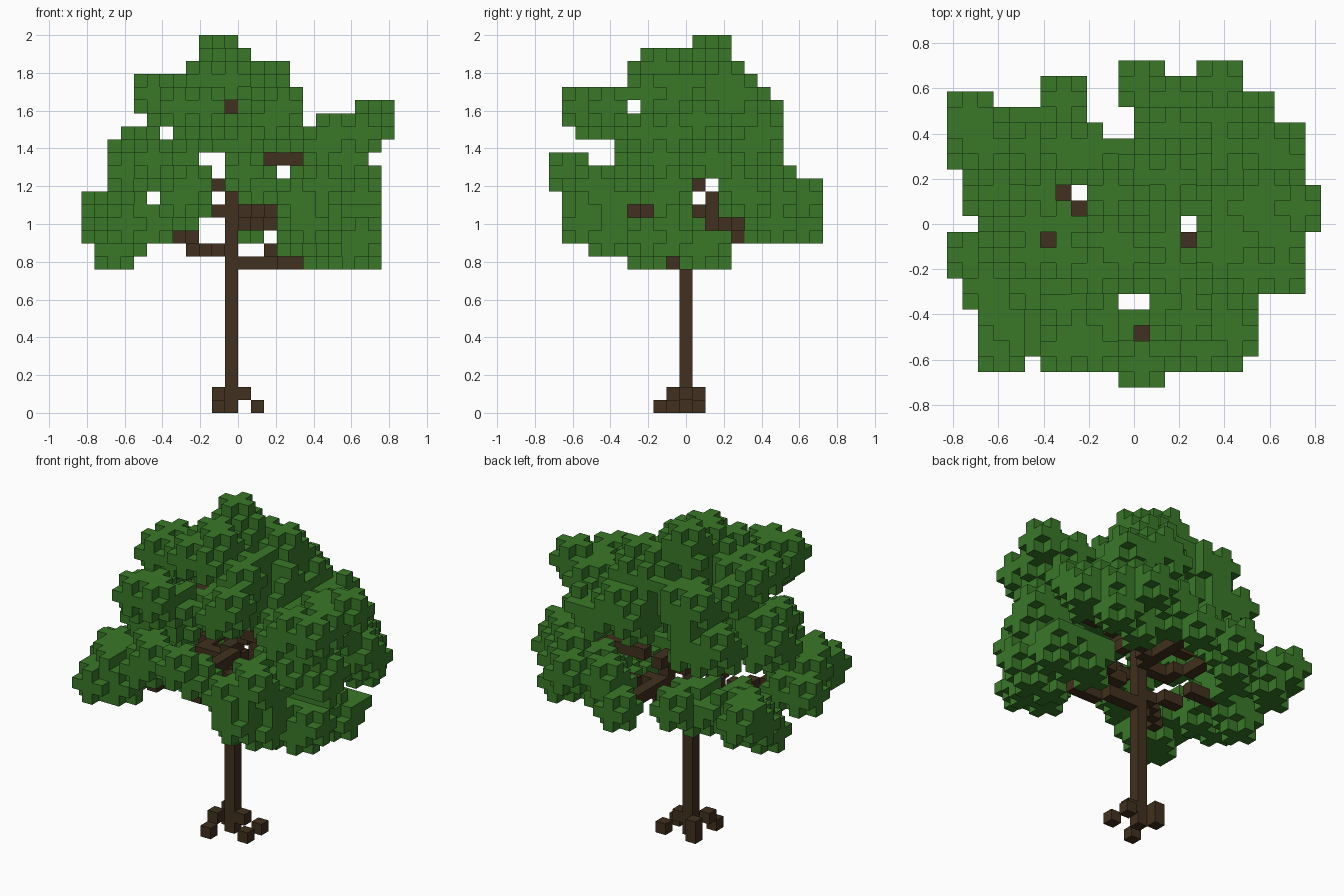
import bpy
import bmesh
import random
from itertools import product
from mathutils import Vector

cube = bpy.data.objects.get("Cube")
if cube:
    bpy.data.objects.remove(cube, do_unlink=True)

random.seed(4)
CELL = 2 / 29                      # edge of one block
ORIGIN = Vector((-12, -10.5, 0))   # grid corner, in blocks


def make_material(name, colour):
    mat = bpy.data.materials.new(name)
    mat.use_nodes = True
    mat.diffuse_color = (*colour, 1)
    mat.node_tree.nodes["Principled BSDF"].inputs["Base Color"].default_value = (*colour, 1)
    return mat


def build_blocks(name, cells, mat):
    """Turn a set of grid cells into one mesh made of its outer block faces."""
    bm = bmesh.new()
    corners = {}

    def corner(point):
        key = tuple(point)
        if key not in corners:
            corners[key] = bm.verts.new((Vector(key) + ORIGIN) * CELL)
        return corners[key]

    for cell in sorted(cells):
        for axis, side in product(range(3), (0, 1)):
            neighbour = list(cell)
            neighbour[axis] += 2 * side - 1
            if tuple(neighbour) in cells:
                continue
            u, v = (axis + 1) % 3, (axis + 2) % 3
            ring = []
            for du, dv in ((0, 0), (1, 0), (1, 1), (0, 1)):
                point = list(cell)
                point[axis] += side
                point[u] += du
                point[v] += dv
                ring.append(corner(point))
            bm.faces.new(ring if side else ring[::-1])
    mesh = bpy.data.meshes.new(name)
    bm.to_mesh(mesh)
    bm.free()
    mesh.materials.append(mat)
    obj = bpy.data.objects.new(name, mesh)
    bpy.context.collection.objects.link(obj)


def block_line(start, end):
    """Cells along a straight line between two cells."""
    a, b = Vector(start), Vector(end)
    steps = int(max(abs(c) for c in b - a))
    return {tuple(int(round(c)) for c in a.lerp(b, s / steps))
            for s in range(steps + 1)}


# A leaf puff is a three-block cube without its corners
PUFF = [d for d in product((-1, 0, 1), repeat=3) if sum(map(abs, d)) < 3]


def leaf_clump(ranges):
    """Stagger leaf puffs through a box of centres, always keeping its ends."""
    cells = set()
    spans = [(ranges[n], ranges[n + 1]) for n in (0, 2, 4)]
    for centre in product(*(range(lo, hi + 1) for lo, hi in spans)):
        if sum(c - lo for c, (lo, hi) in zip(centre, spans)) % 2:
            continue
        is_end = all(c in span for c, span in zip(centre, spans))
        if is_end or random.random() < 0.45:
            cells |= {tuple(c + d for c, d in zip(centre, off)) for off in PUFF}
    return cells


bark = make_material("bark brown", (0.052, 0.030, 0.013))
leaf = make_material("leaf green", (0.041, 0.19, 0.022))

# Trunk and roots
trunk = block_line((11, 10, 0), (11, 10, 25))
roots = {(10, 8, 0), (13, 11, 0), (13, 9, 0), (10, 11, 0),
         (10, 11, 1), (12, 10, 1), (10, 9, 1)}

# Branches, each a bent path out from the trunk
branch_paths = [
    [(11, 10, 11), (17, 9, 11)],
    [(13, 10, 11), (14, 11, 12), (18, 12, 12)],
    [(11, 10, 12), (8, 11, 12), (7, 12, 13), (4, 12, 13)],
    [(11, 10, 12), (7, 7, 13), (3, 3, 14)],
    [(11, 10, 14), (13, 7, 15), (16, 4, 15)],
    [(11, 11, 15), (12, 12, 15), (12, 12, 14), (12, 18, 14)],
    [(11, 11, 15), (14, 14, 14), (16, 14, 13), (17, 16, 14)],
    [(11, 10, 15), (8, 10, 15), (6, 16, 15)],
    [(11, 10, 17), (13, 7, 17), (13, 5, 17), (12, 2, 18)],
    [(10, 11, 17), (4, 10, 19)],
    [(11, 11, 15), (12, 12, 16), (13, 14, 17), (20, 15, 17)],
    [(11, 10, 18), (15, 8, 19), (20, 10, 21)],
    [(11, 10, 21), (8, 4, 22)],
    [(11, 10, 20), (14, 15, 21)],
    [(11, 10, 23), (6, 9, 24)],
]
branches = set()
for path in branch_paths:
    for start, end in zip(path, path[1:]):
        branches |= block_line(start, end)
branches -= trunk

# Leaf clumps: spans of puff centres across, deep and up
lower_clumps = [
    (18, 21, 7, 7, 12, 13), (17, 21, 11, 12, 12, 13),
    (16, 18, 4, 5, 13, 14), (17, 17, 2, 2, 14, 14),
    (16, 16, 2, 2, 16, 16), (20, 20, 9, 9, 13, 13),
    (2, 2, 12, 12, 12, 12), (3, 3, 12, 12, 13, 13),
    (5, 5, 12, 12, 14, 14), (1, 3, 8, 8, 14, 15),
    (3, 3, 2, 2, 14, 14), (3, 5, 3, 4, 14, 15),
    (1, 6, 15, 16, 14, 15), (1, 1, 17, 17, 15, 15),
    (7, 7, 16, 18, 15, 16), (12, 12, 19, 19, 14, 14),
    (14, 14, 17, 18, 15, 16), (16, 19, 16, 17, 14, 16),
    (17, 17, 19, 19, 16, 16), (2, 4, 6, 6, 15, 15),
]
middle_clumps = [
    (20, 21, 14, 15, 16, 17), (19, 21, 8, 9, 16, 17),
    (17, 18, 3, 4, 16, 17), (12, 12, 1, 1, 18, 18),
    (13, 13, 2, 2, 17, 17), (7, 8, 3, 4, 16, 17),
    (17, 19, 7, 8, 17, 20), (19, 21, 7, 12, 21, 21),
    (18, 20, 8, 13, 19, 19), (22, 22, 11, 11, 22, 22),
    (3, 5, 9, 10, 18, 19), (4, 4, 8, 10, 20, 20),
    (5, 8, 14, 15, 19, 20), (5, 8, 6, 7, 19, 19),
    (13, 17, 15, 16, 20, 21), (11, 13, 6, 8, 21, 21),
    (17, 18, 9, 11, 20, 20), (18, 18, 17, 17, 17, 17),
]
upper_clumps = [
    (7, 9, 2, 3, 23, 23), (7, 10, 3, 5, 22, 22),
    (14, 15, 4, 4, 22, 23), (14, 14, 7, 9, 24, 25),
    (5, 7, 8, 10, 24, 24), (9, 11, 7, 9, 25, 26),
    (10, 10, 12, 12, 27, 27), (9, 11, 11, 12, 25, 26),
    (12, 14, 12, 14, 24, 25), (7, 9, 14, 15, 22, 23),
    (13, 15, 14, 16, 21, 22), (13, 15, 10, 12, 22, 23),
    (10, 13, 4, 5, 22, 22), (6, 8, 11, 12, 22, 23),
]
foliage = set()
for clump in lower_clumps + middle_clumps + upper_clumps:
    foliage |= leaf_clump(clump)

# Open gaps in the crown, seen from the front, the left side and above
front_gaps = {(9, 19), (10, 19), (10, 18), (10, 17), (10, 16), (5, 16),
              (11, 23), (15, 19), (6, 21), (17, 22)}
side_gaps = {(11, 17), (12, 17), (11, 16), (12, 16), (11, 15), (12, 15), (6, 23),
             (12, 14), (13, 14), (14, 14), (14, 13), (6, 15), (7, 15)}
top_gaps = {(7, 12), (8, 11), (8, 12), (15, 9), (15, 10), (11, 5), (12, 5),
            (10, 16), (11, 16), (10, 17), (11, 17)}
foliage = {(i, j, k) for i, j, k in foliage
           if (i, k) not in front_gaps
           and not (i > 5 and (j, k) in side_gaps)
           and (i, j) not in top_gaps}
foliage -= trunk | branches

build_blocks("trunk", trunk, bark)
build_blocks("roots", roots, bark)
build_blocks("branches", branches, bark)
build_blocks("foliage", foliage, leaf)
